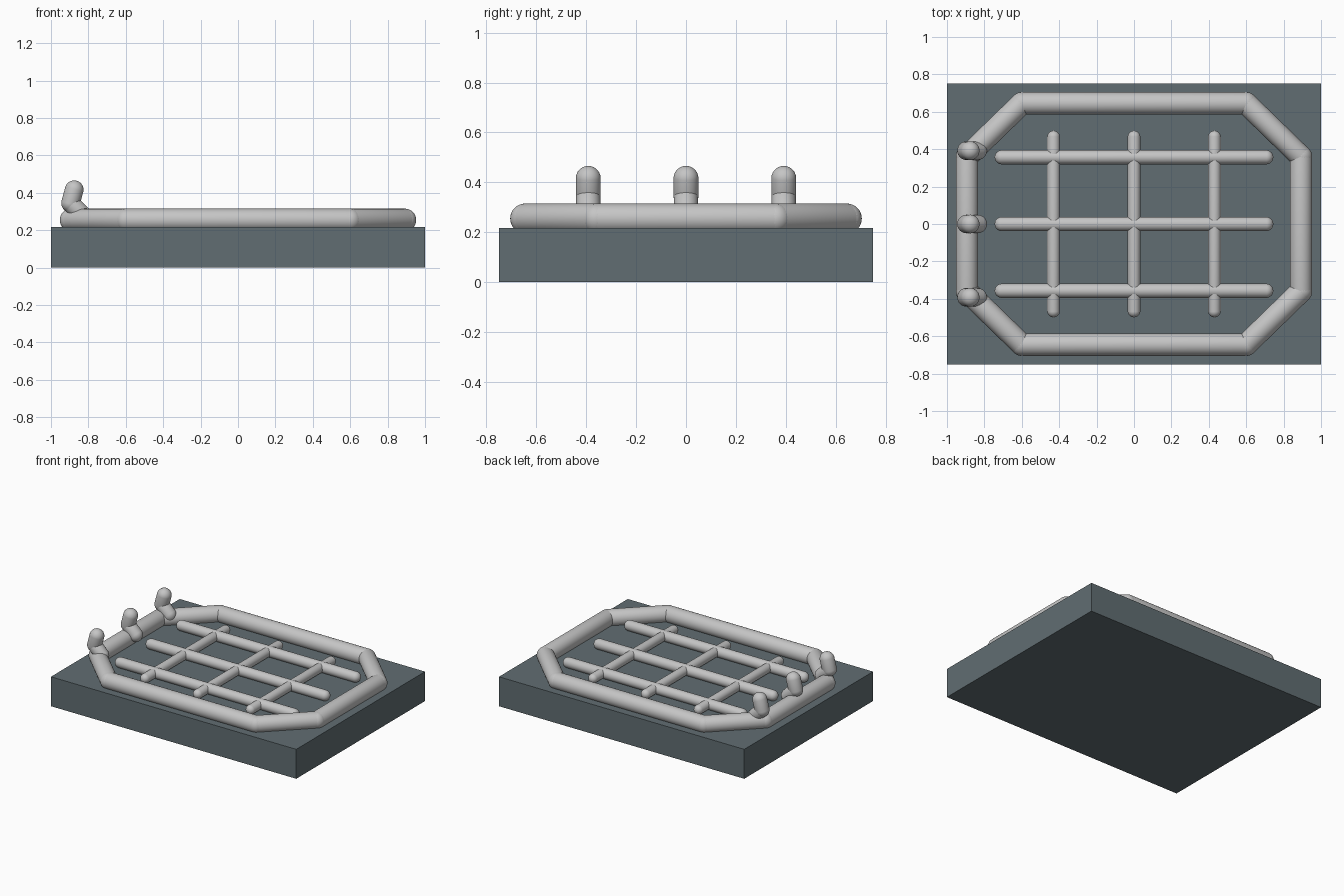
import bpy, bmesh, math
from mathutils import Vector

cube = bpy.data.objects.get("Cube")
if cube:
    bpy.data.objects.remove(cube, do_unlink=True)


def material(name, rgb):
    m = bpy.data.materials.new(name)
    m.use_nodes = True
    m.diffuse_color = (*rgb, 1)
    bsdf = next(n for n in m.node_tree.nodes if n.type == 'BSDF_PRINCIPLED')
    bsdf.inputs["Base Color"].default_value = (*rgb, 1)
    return m


light_grey = material("light grey", (0.56, 0.56, 0.56))
slate = material("slate", (0.12, 0.155, 0.17))


def add_object(name, bm, mat, smooth):
    mesh = bpy.data.meshes.new(name)
    for f in bm.faces:
        f.smooth = smooth
    bm.to_mesh(mesh)
    bm.free()
    mesh.materials.append(mat)
    ob = bpy.data.objects.new(name, mesh)
    bpy.context.collection.objects.link(ob)
    return ob


def capsule(name, start, end, radius):
    """Round-ended rod: a sphere whose halves are pulled to the two points."""
    start, end = Vector(start), Vector(end)
    axis = end - start
    half = axis.length / 2
    bm = bmesh.new()
    bmesh.ops.create_uvsphere(bm, u_segments=32, v_segments=17, radius=radius)
    for v in bm.verts:
        v.co.z += math.copysign(half, v.co.z)
    ob = add_object(name, bm, light_grey, True)
    ob.rotation_mode = 'QUATERNION'
    ob.rotation_quaternion = axis.to_track_quat('Z', 'Y')
    ob.location = (start + end) / 2
    return ob


# Slab
BASE_H = 0.217
bm = bmesh.new()
bmesh.ops.create_cube(bm, size=1)
bmesh.ops.scale(bm, vec=(2, 1.5, BASE_H), verts=bm.verts)
bmesh.ops.translate(bm, vec=(0, 0, BASE_H / 2), verts=bm.verts)
add_object("base_slab", bm, slate, False)

# Octagonal rim of thick rods
quarter = [(0.893, 0.36), (0.6, 0.645)]
corners = []
for sx, sy, step in ((1, 1, 1), (-1, 1, -1), (-1, -1, 1), (1, -1, -1)):
    corners += [(sx * x, sy * y, 0.255) for x, y in quarter[::step]]
for i, corner in enumerate(corners):
    capsule(f"rim_rod_{i + 1}", corner, corners[(i + 1) % len(corners)], 0.06)

# Grid of thin rods inside the rim
BAR_Z = 0.25
for i in (-1, 0, 1):
    y, x = 0.357 * i, 0.43 * i
    capsule(f"long_bar_{i + 2}", (-0.707, y, BAR_Z), (0.707, y, BAR_Z), 0.038)
    capsule(f"cross_bar_{i + 2}", (x, -0.465, BAR_Z), (x, 0.465, BAR_Z), 0.034)

# Three bent pegs on the right edge
for i in (-1, 0, 1):
    y = 0.392 * i
    foot, bend, tip = (-0.835, y, 0.285), (-0.895, y, 0.345), (-0.876, y, 0.416)
    capsule(f"peg_lower_{i + 2}", foot, bend, 0.049)
    capsule(f"peg_upper_{i + 2}", bend, tip, 0.05)
